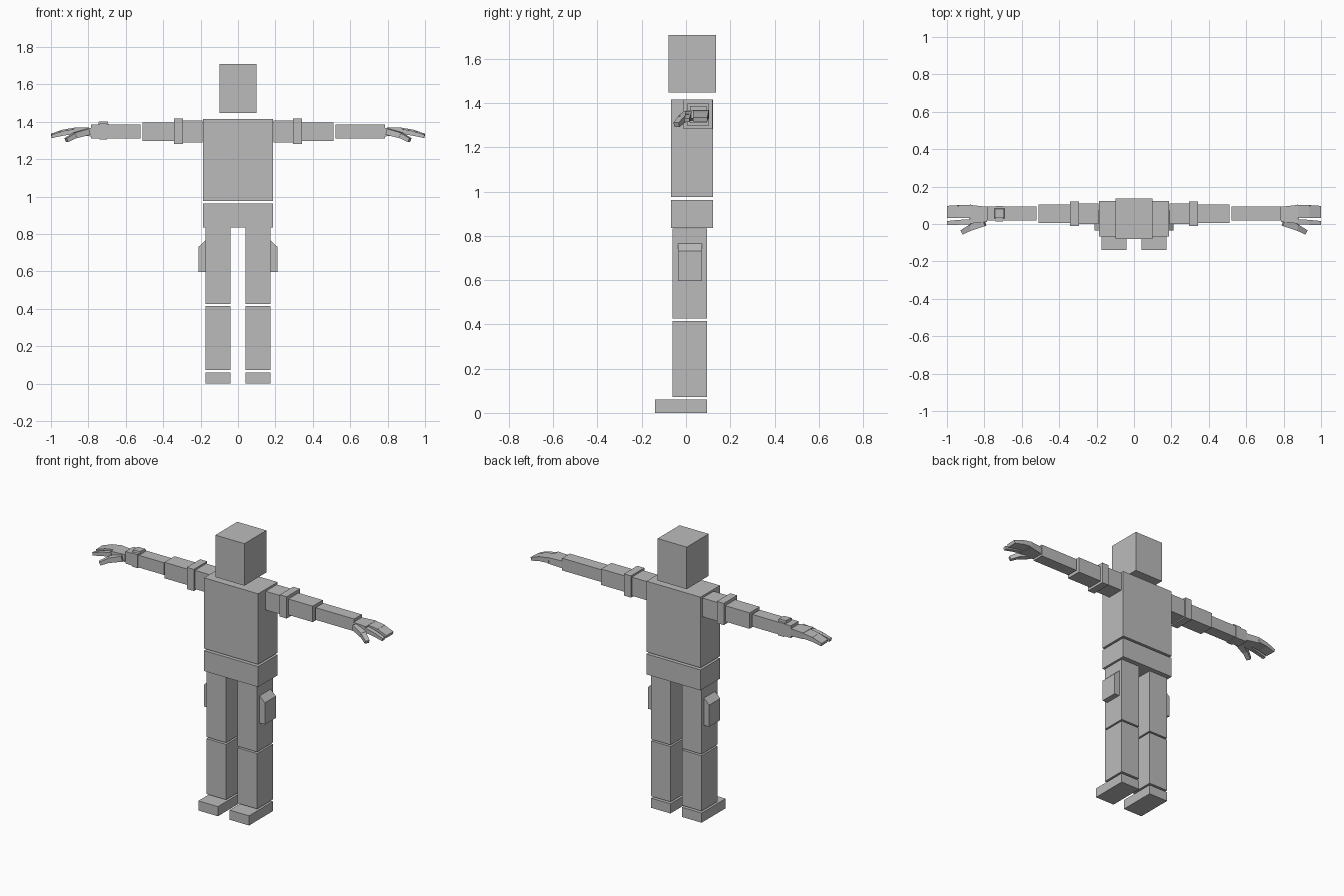
import bpy, bmesh
from mathutils import Vector

if "Cube" in bpy.data.objects:
    bpy.data.objects.remove(bpy.data.objects["Cube"])

grey = bpy.data.materials.new("plain grey")
grey.diffuse_color = (0.5, 0.5, 0.5, 1)
grey.use_nodes = True
grey.node_tree.nodes["Principled BSDF"].inputs["Base Color"].default_value = grey.diffuse_color


def hull(name, pts):
    """Convex solid through the given corner points."""
    bm = bmesh.new()
    for p in pts:
        bm.verts.new(p)
    bmesh.ops.convex_hull(bm, input=bm.verts[:])
    bmesh.ops.dissolve_limit(bm, angle_limit=0.01, verts=bm.verts[:], edges=bm.edges[:])
    bmesh.ops.recalc_face_normals(bm, faces=bm.faces[:])
    me = bpy.data.meshes.new(name)
    bm.to_mesh(me)
    bm.free()
    me.materials.append(grey)
    ob = bpy.data.objects.new(name, me)
    bpy.context.collection.objects.link(ob)
    return ob


def box(name, xs, ys, zs, s=1):
    return hull(name, [(s * x, y, z) for x in xs for y in ys for z in zs])


def bar(name, p, q, w, h, w2, h2, s=1):
    """Tapered bar from p to q, mirrored in x by s."""
    p, q = Vector(p), Vector(q)
    d = (q - p).normalized()
    side = d.cross(Vector((0, 0, 1))).normalized()
    up = side.cross(d)
    pts = [c + side * (a * ww / 2) + up * (b * hh / 2)
           for c, ww, hh in ((p, w, h), (q, w2, h2)) for a in (-1, 1) for b in (-1, 1)]
    hull(name, [(s * v.x, v.y, v.z) for v in pts])


# Head and body
box("head", (-.10, .10), (-.08, .136), (1.447, 1.708))
box("torso", (-.186, .186), (-.068, .123), (.976, 1.415))
box("pelvis", (-.186, .186), (-.068, .123), (.836, .963))

for s, n in ((1, "left_"), (-1, "right_")):
    # Leg
    box(n + "thigh", (.04, .174), (-.06, .095), (.426, .834), s)
    box(n + "shin", (.04, .174), (-.06, .095), (.072, .416), s)
    box(n + "foot", (.04, .174), (-.14, .095), (0, .06), s)
    # Thigh pouch with sloped top
    hull(n + "pouch", [(s * x, y, z) for y in (-.036, .073)
                       for x, z in ((.17, .597), (.21, .597), (.21, .732), (.174, .766), (.17, .766))])
    # Arm
    box(n + "shoulder", (.19, .30), (0, .11), (1.29, 1.406), s)
    box(n + "sleeve_band", (.295, .343), (-.012, .119), (1.282, 1.417), s)
    box(n + "upper_arm", (.34, .51), (.005, .104), (1.298, 1.397), s)
    box(n + "forearm", (.52, .786), (.018, .093), (1.31, 1.386), s)
    # Hand
    bar(n + "palm", (.786, .052, 1.345), (.878, .052, 1.35), .08, .046, .1, .038, s)
    bar(n + "fingers_base", (.872, .067, 1.352), (.937, .066, 1.344), .072, .032, .07, .028, s)
    bar(n + "fingers_tip", (.935, .066, 1.344), (.997, .064, 1.326), .07, .027, .066, .02, s)
    bar(n + "index_base", (.872, .012, 1.348), (.937, .009, 1.338), .028, .028, .026, .024, s)
    bar(n + "index_tip", (.935, .009, 1.338), (.997, .005, 1.322), .026, .024, .022, .018, s)
    bar(n + "thumb_base", (.80, .01, 1.347), (.872, -.018, 1.327), .042, .034, .034, .03, s)
    bar(n + "thumb_tip", (.87, -.017, 1.328), (.918, -.043, 1.302), .032, .028, .026, .022, s)

# Wrist device on one forearm
box("wrist_strap", (-.74, -.70), (.014, .097), (1.306, 1.39))
hull("wrist_device", [(-.72 + a * w, .057 + b * w, z) for a in (-1, 1) for b in (-1, 1)
                      for w, z in ((.027, 1.386), (.024, 1.402))])
